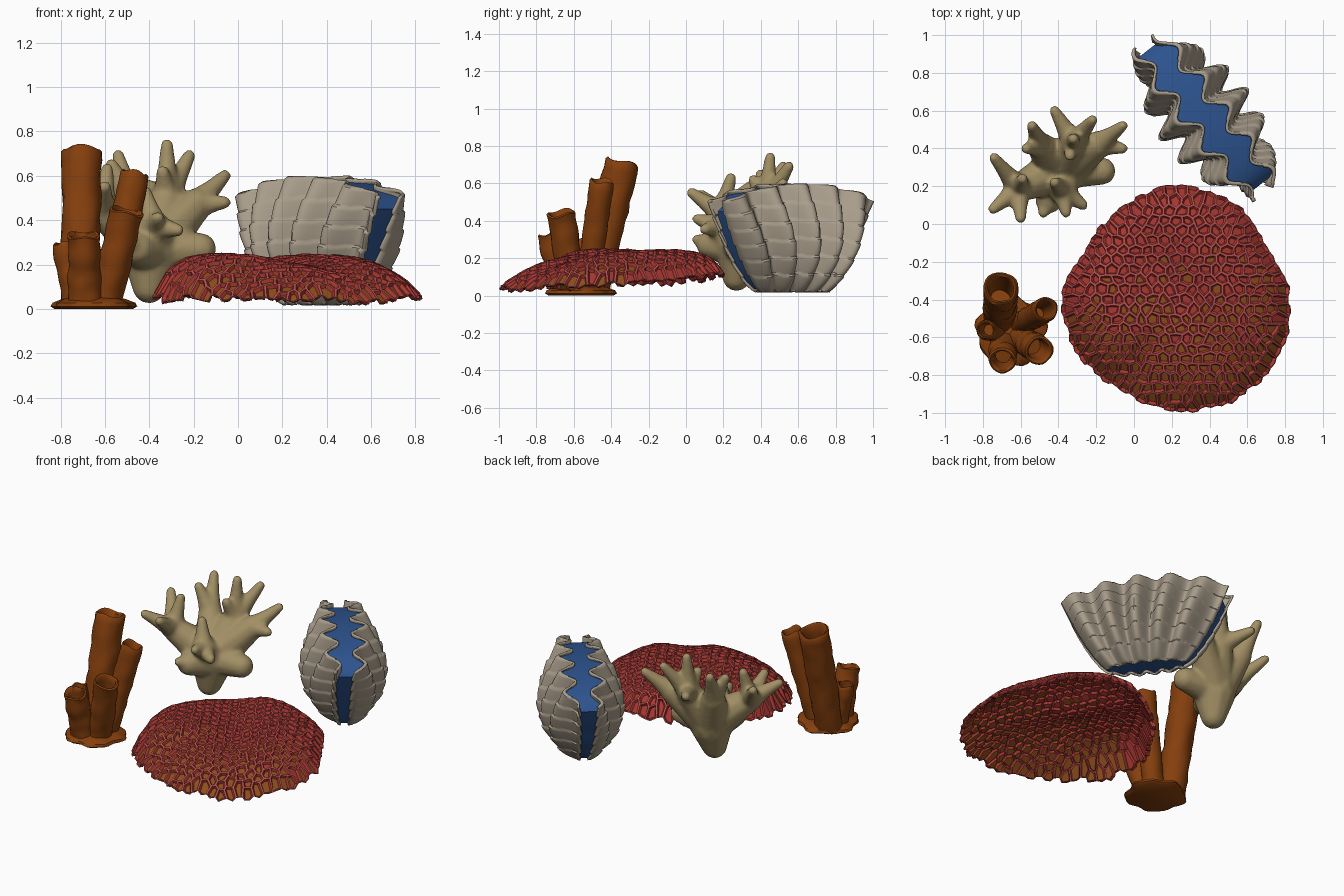
import bpy, bmesh, math, random
from mathutils import Vector, noise

if "Cube" in bpy.data.objects:
    bpy.data.objects.remove(bpy.data.objects["Cube"])
random.seed(4)


def mat(name, c):
    m = bpy.data.materials.new(name)
    m.diffuse_color = (*c, 1)
    m.use_nodes = True
    m.node_tree.nodes["Principled BSDF"].inputs["Base Color"].default_value = m.diffuse_color
    return m


SPONGE = mat("rust_orange", (0.235, 0.05, 0.004))
TAN = mat("coral_tan", (0.36, 0.275, 0.13))
SHELL = mat("shell_grey", (0.40, 0.34, 0.26))
BLUE = mat("mantle_blue", (0.026, 0.088, 0.275))
RIDGE = mat("ridge_pink_red", (0.48, 0.08, 0.08))
RED = mat("wall_red", (0.39, 0.038, 0.03))
AMBER = mat("pit_amber", (0.27, 0.075, 0.012))


def finish(bm, name, mats, angle=None):
    me = bpy.data.meshes.new(name)
    bm.to_mesh(me)
    bm.free()
    for m in mats:
        me.materials.append(m)
    ob = bpy.data.objects.new(name, me)
    bpy.context.collection.objects.link(ob)
    if angle:
        bpy.ops.object.select_all(action='DESELECT')
        ob.select_set(True)
        bpy.context.view_layer.objects.active = ob
        bpy.ops.object.shade_smooth_by_angle(angle=math.radians(angle))
    return ob


def loft(bm, rings):
    """Skin closed rings of points and cap both ends."""
    vs = [[bm.verts.new(p) for p in r] for r in rings]
    n = len(vs[0])
    for a, b in zip(vs, vs[1:]):
        for i in range(n):
            j = (i + 1) % n
            bm.faces.new((a[i], a[j], b[j], b[i]))
    bm.faces.new(vs[0][::-1])
    bm.faces.new(vs[-1])


# --- tube sponge: hollow lumpy tubes on a spreading holdfast
def tube(name, p, q, r0, r1):
    p, q = Vector(p), Vector(q)
    d = q - p
    u = d.cross(Vector((0, 1, 0))).normalized()
    v = u.cross(d).normalized()
    prof = [(i / 14, r0 + (r1 - r0) * i / 14) for i in range(14)]
    prof += [(0.985, r1), (1.0, r1 * 0.88), (0.985, r1 * 0.76), (0.9, r1 * 0.7), (0.6, r1 * 0.6)]
    rings = []
    for t, r in prof:
        ring = []
        for i in range(24):
            a = -2 * math.pi * i / 24
            w = u * math.cos(a) + v * math.sin(a)
            c = p + d * t
            f = 1 + 0.13 * noise.noise((c + w * r) * 14) + 0.02 * math.sin(t * 60 * d.length)
            lip = d.normalized() * (0.007 * math.sin(3 * a) if t > 0.95 else 0)
            pt = c + w * r * f + lip
            pt.z = max(pt.z, 0.005)
            ring.append(pt)
        rings.append(ring)
    bm = bmesh.new()
    loft(bm, rings)
    bmesh.ops.recalc_face_normals(bm, faces=bm.faces)
    finish(bm, name, [SPONGE], 50)


tube("sponge_tube_tall", (-0.71, -0.50, 0.01), (-0.705, -0.34, 0.72), 0.085, 0.092)
tube("sponge_tube_leaning", (-0.6, -0.53, 0.01), (-0.462, -0.45, 0.615), 0.065, 0.066)
tube("sponge_tube_front", (-0.6, -0.6, 0.01), (-0.5, -0.67, 0.445), 0.07, 0.076)
tube("sponge_tube_short", (-0.69, -0.64, 0.01), (-0.695, -0.725, 0.335), 0.075, 0.07)
tube("sponge_tube_side", (-0.73, -0.56, 0.01), (-0.785, -0.56, 0.30), 0.06, 0.052)
bm = bmesh.new()
rings = []
for z, k in ((0, 0.9), (0.012, 1), (0.028, 0.97), (0.045, 0.75), (0.06, 0.4)):
    ring = []
    for i in range(40):
        a = 2 * math.pi * i / 40
        r = 0.185 * k * (1 + 0.05 * math.sin(5 * a) + 0.04 * math.sin(9 * a + z * 40))
        ring.append((-0.65 + r * math.cos(a), -0.57 + r * math.sin(a), z))
    rings.append(ring)
loft(bm, rings)
finish(bm, "sponge_holdfast", [SPONGE], 40)

# --- branching coral: thick arms with blunt fingers, fused by a voxel remesh
bm = bmesh.new()


def limb(p, r, q, s, n=9):
    for i in range(n + 1):
        t = i / n
        g = bmesh.ops.create_icosphere(bm, subdivisions=2, radius=r + (s - r) * t)
        bmesh.ops.translate(bm, verts=g["verts"], vec=Vector(p).lerp(Vector(q), t))


trunk = (-0.39, 0.29, 0.27)
limb((-0.40, 0.27, 0.10), 0.078, trunk, 0.14)
limb(trunk, 0.11, (-0.17, 0.28, 0.27), 0.075)
ARMS = [((-0.32, 0.43, 0.50), [(-0.32, 0.45, 0.74), (-0.22, 0.55, 0.69), (-0.42, 0.60, 0.56), (-0.34, 0.36, 0.62)]),
        ((-0.19, 0.42, 0.47), [(-0.06, 0.52, 0.60), (-0.06, 0.40, 0.48)]),
        ((-0.49, 0.41, 0.49), [(-0.54, 0.52, 0.69), (-0.57, 0.40, 0.65)]),
        ((-0.61, 0.19, 0.44), [(-0.74, 0.35, 0.59), (-0.745, 0.08, 0.54), (-0.60, 0.03, 0.55), (-0.59, 0.24, 0.63)]),
        ((-0.38, 0.18, 0.37), [(-0.27, 0.10, 0.355), (-0.36, 0.06, 0.41), (-0.42, 0.22, 0.53)]),
        ((-0.45, 0.13, 0.27), [(-0.48, 0.06, 0.30)])]
for hub, fingers in ARMS:
    limb(trunk, 0.13, hub, 0.076)
    for f in fingers:
        h, q = Vector(hub), Vector(f)
        limb(h, 0.07, h.lerp(q, 0.5), 0.045)
        limb(h.lerp(q, 0.5), 0.045, q, 0.03)
ob = finish(bm, "branching_coral", [TAN])
m = ob.modifiers.new("fuse", 'REMESH')
m.mode, m.voxel_size, m.use_smooth_shade = 'VOXEL', 0.011, True
m = ob.modifiers.new("soften", 'SMOOTH')
m.factor, m.iterations = 0.5, 10

# --- giant clam: two interlocking fluted valves round a blue mantle
MID = Vector((0.378, 0.57, 0))
ALONG = Vector((0.617, -0.787, 0))
ACROSS = Vector((0.787, 0.617, 0))


def valve(side, s, t, inner=0.0):
    length = 0.225 + 0.29 * t ** 0.7
    belly = 0.045 * (1 - t) + 0.03 * t + 0.122 * math.sin(math.pi * t ** 0.8)
    w = 0.02 + 0.03 * t + belly * math.sqrt(max(0, 1 - s * s))
    wave = math.sin(5 * math.pi * s + 0.6)
    step = (t * 6 + 0.1 * wave * side) % 1
    w += 0.013 * step - inner
    z = 0.022 + (0.573 - 0.09 * s * s) * t
    off = side * w + wave * (0.018 + 0.045 * math.sin(math.pi * t * 0.78)) * (1 - 0.35 * s * s)
    return MID + ALONG * (length * s) + ACROSS * off + Vector((0, 0, z))


def sheet(bm, side, ns, nt, f):
    g = [[bm.verts.new(f(side, -1 + 2 * i / ns, j / nt)) for i in range(ns + 1)] for j in range(nt + 1)]
    for j in range(nt):
        for i in range(ns):
            bm.faces.new((g[j][i], g[j][i + 1], g[j + 1][i + 1], g[j + 1][i]))
    # outline loop of the sheet
    return g[0] + [r[-1] for r in g[1:]] + g[-1][-2::-1] + [r[0] for r in g[-2:0:-1]]


for side, name in ((1, "clam_valve_back"), (-1, "clam_valve_front")):
    bm = bmesh.new()
    sheet(bm, side, 100, 60, valve)
    ob = finish(bm, name, [SHELL], 40)
    m = ob.modifiers.new("thickness", 'SOLIDIFY')
    m.thickness, m.offset = 0.014, 0
bm = bmesh.new()


def mantle(side, s, t):
    # top corners rounded off between the valves
    return valve(side, s * 0.95, 0.03 + (0.94 - 0.1 * s ** 8) * t, 0.009)


a = sheet(bm, 1, 80, 24, mantle)
b = sheet(bm, -1, 80, 24, mantle)
for i in range(len(a)):
    j = (i + 1) % len(a)
    bm.faces.new((a[i], a[j], b[j], b[i]))
bmesh.ops.recalc_face_normals(bm, faces=bm.faces)
finish(bm, "clam_mantle", [BLUE], 40)

# --- red plate coral: domed honeycomb with sunken cells
RADII = (.61, .56, .60, .61, .57, .54, .61, .59, .56, .59, .62, .63)
CX, CY = 0.22, -0.40


def reach(x, y):
    """Distance from the dome centre as a share of the outline radius."""
    k = (math.atan2(y - CY, x - CX) / (2 * math.pi) % 1) * 12
    i, f = int(k) % 12, k % 1
    f = f * f * (3 - 2 * f)
    return math.hypot(x - CX, y - CY) / (RADII[i] * (1 - f) + RADII[(i + 1) % 12] * f)


def dome(x, y):
    r = reach(x, y)
    h = math.hypot(x - CX, y - CY) + 1e-6
    dx, dy = (x - CX) / h, (y - CY) / h
    edge = 0.055 + 0.065 * max(0, dy) + 0.01 * max(0, dx)
    # gentle slope at the front and right, steep shoulders at the left and back
    p = 2.1 + 6 * max(0, -0.85 * dx + 0.53 * dy) + 1.2 * max(0, dx) + 2 * max(0, dy)
    z = edge + (0.255 - edge) * (1 - min(r, 1.03) ** p)
    # saddle between the two humps
    d = (x - 0.12) * 0.81 + (y + 0.22) * 0.59
    return z - 0.06 * math.exp(-(d / 0.15) ** 2) * max(0, 1 - 0.6 * r * r)


bm = bmesh.new()
S = 0.035
for row in range(-14, 15):
    for col in range(-13, 14):
        x = CX + S * math.sqrt(3) * (col + 0.5 * (row % 2))
        y = CY + S * 1.5 * row
        if reach(x, y) < 0.985:
            bm.faces.new([bm.verts.new((x + S * math.sin(-k * math.pi / 3), y + S * math.cos(-k * math.pi / 3), 0))
                          for k in range(6)])
bmesh.ops.remove_doubles(bm, verts=bm.verts, dist=0.004)
for v in bm.verts:
    if v.is_boundary:
        # draw the rim to the outline, keeping it ragged
        k = 1 + 0.7 * (random.uniform(0.99, 1.012) / reach(v.co.x, v.co.y) - 1)
        v.co.x, v.co.y = CX + (v.co.x - CX) * k, CY + (v.co.y - CY) * k
    else:
        v.co.x += random.uniform(-0.009, 0.009)
        v.co.y += random.uniform(-0.009, 0.009)
for v in bm.verts:
    v.co.z = dome(v.co.x, v.co.y) + random.uniform(-0.003, 0.003)
    if v.is_boundary:
        v.co.z -= random.uniform(0.0, 0.018)
bm.normal_update()
if sum(f.normal.z for f in bm.faces) < 0:
    bmesh.ops.reverse_faces(bm, faces=bm.faces)
cells = list(bm.faces)
bmesh.ops.inset_individual(bm, faces=cells, thickness=0.0065, depth=0.0)
walls = bmesh.ops.inset_individual(bm, faces=cells, thickness=0.009, depth=-0.016)["faces"]
for f in walls:
    f.material_index = 1
for f in cells:
    y = f.calc_center_median().y
    f.material_index = 2 if random.random() < (-0.1 - y) * 1.6 else 1
ob = finish(bm, "red_plate_coral", [RIDGE, RED, AMBER])
m = ob.modifiers.new("thickness", 'SOLIDIFY')
m.thickness, m.offset = 0.006, -1
